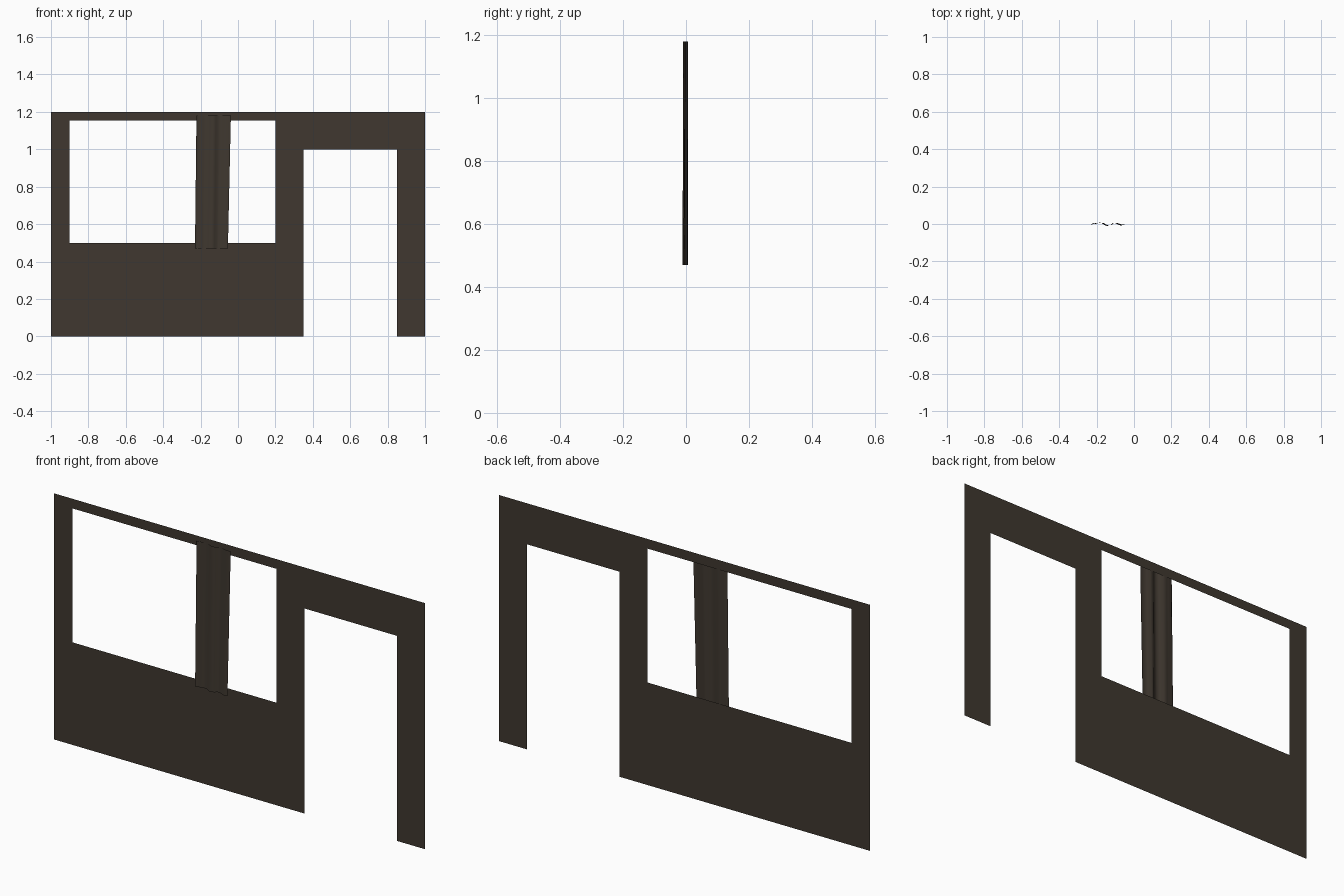
import bpy, bmesh

if "Cube" in bpy.data.objects:
    bpy.data.objects.remove(bpy.data.objects["Cube"])

def material(name, rgb):
    m = bpy.data.materials.new(name)
    m.diffuse_color = (*rgb, 1)
    m.use_nodes = True
    m.node_tree.nodes["Principled BSDF"].inputs["Base Color"].default_value = m.diffuse_color
    return m

brown = material("dark brown", (0.050, 0.039, 0.029))

def add_object(name, bm, mat):
    me = bpy.data.meshes.new(name)
    bm.to_mesh(me)
    bm.free()
    ob = bpy.data.objects.new(name, me)
    bpy.context.collection.objects.link(ob)
    me.materials.append(mat)
    return ob

# Wall: thin sheet made of grid cells, leaving out the window and the doorway
WALL_Y = 0.011
xs = [-1, -0.9, 0.2, 0.35, 0.85, 1]
zs = [0, 0.5, 1.0, 1.153, 1.2]
bm = bmesh.new()
grid = [[bm.verts.new((x, WALL_Y, z)) for x in xs] for z in zs]
for r in range(len(zs) - 1):
    for c in range(len(xs) - 1):
        window = c == 1 and r in (1, 2)
        door = c == 3 and r in (0, 1)
        if not window and not door:
            bm.faces.new((grid[r][c], grid[r][c + 1], grid[r + 1][c + 1], grid[r + 1][c]))
loose = [v for v in bm.verts if not v.link_faces]
bmesh.ops.delete(bm, geom=loose, context='VERTS')
add_object("wall", bm, brown)

# Curtain: folded strip lofted from a top profile to a bottom profile (x, y)
top = [(-0.222, -0.002), (-0.212, 0.006), (-0.197, 0.003), (-0.185, 0.007), (-0.165, 0.006),
       (-0.148, -0.003), (-0.135, -0.009), (-0.118, -0.004), (-0.106, 0.006),
       (-0.09, 0.006), (-0.075, 0.0), (-0.055, -0.004), (-0.038, -0.002)]
bottom = [(-0.230, -0.002), (-0.218, 0.004), (-0.202, -0.001), (-0.19, 0.006), (-0.172, 0.004),
          (-0.157, -0.006), (-0.143, -0.011), (-0.126, -0.006), (-0.113, 0.005),
          (-0.1, 0.005), (-0.085, -0.003), (-0.07, -0.008), (-0.054, -0.004)]
bm = bmesh.new()
rows = []
for i in range(5):
    t = i / 4
    rows.append([bm.verts.new((a[0] * t + b[0] * (1 - t), a[1] * t + b[1] * (1 - t),
                               0.47 + 0.71 * t)) for a, b in zip(top, bottom)])
for lo, hi in zip(rows, rows[1:]):
    for j in range(len(lo) - 1):
        bm.faces.new((lo[j], lo[j + 1], hi[j + 1], hi[j]))
for f in bm.faces:
    f.smooth = True
add_object("curtain", bm, brown)
